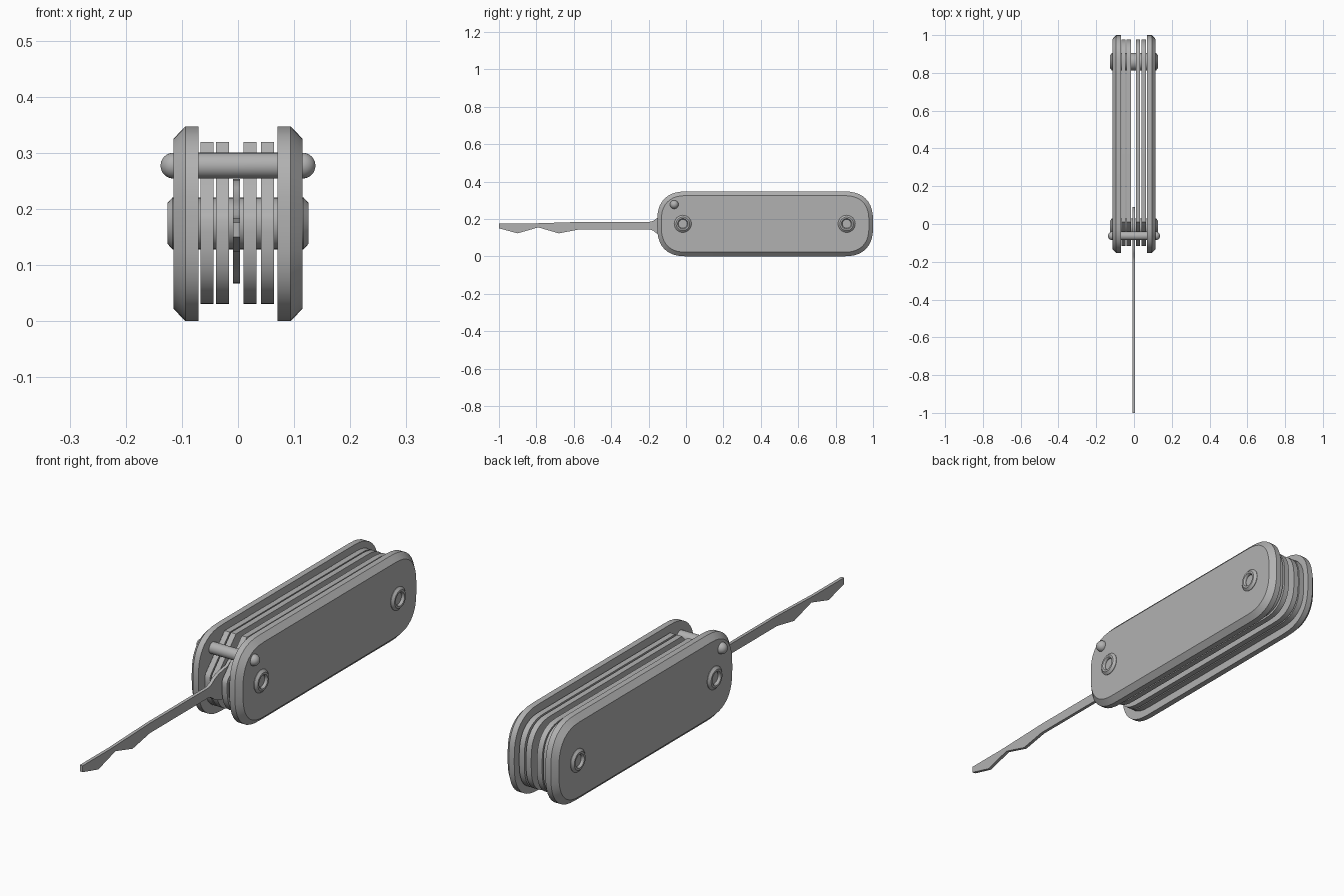
import bpy, bmesh
from math import sin, cos, pi, radians

if "Cube" in bpy.data.objects:
    bpy.data.objects.remove(bpy.data.objects["Cube"])

# Shared dark grey finish
GREY = bpy.data.materials.new("grey_metal")
GREY.diffuse_color = (0.44, 0.44, 0.44, 1)
GREY.use_nodes = True
GREY.node_tree.nodes["Principled BSDF"].inputs["Base Color"].default_value = GREY.diffuse_color


def finish(name, bm, angle=30):
    bmesh.ops.recalc_face_normals(bm, faces=bm.faces)
    me = bpy.data.meshes.new(name)
    bm.to_mesh(me)
    bm.free()
    me.materials.append(GREY)
    ob = bpy.data.objects.new(name, me)
    bpy.context.collection.objects.link(ob)
    bpy.ops.object.select_all(action='DESELECT')
    ob.select_set(True)
    bpy.context.view_layer.objects.active = ob
    bpy.ops.object.shade_smooth_by_angle(angle=radians(angle))
    return ob


def loft(name, rings):
    """Skin equal-length rings of points and cap both ends."""
    bm = bmesh.new()
    loops = [[bm.verts.new(p) for p in ring] for ring in rings]
    n = len(loops[0])
    for a, b in zip(loops, loops[1:]):
        for i in range(n):
            j = (i + 1) % n
            bm.faces.new((a[i], a[j], b[j], b[i]))
    bm.faces.new(loops[0])
    bm.faces.new(loops[-1])
    return finish(name, bm)


def corner(y, z, sy, sz, r, k, e=2.5, n=10):
    """Squarish rounded corner (superellipse quarter k) at y, z."""
    pts = []
    for i in range(n + 1):
        t = pi / 2 * (k + i / n)
        c, s = cos(t), sin(t)
        c, s = [(1 if v > 0 else -1) * (abs(v) if abs(v) > 1e-6 else 0) ** (2 / e) for v in (c, s)]
        pts.append((y + sy * r + r * c, z + sz * r + r * s))
    return pts


def rounded(y0, y1, z0, z1, r, front_top=None):
    """Rounded rectangle outline; front_top replaces that corner's points."""
    return (corner(y1, z1, -1, -1, r, 0) + (front_top or corner(y0, z1, 1, -1, r, 1))
            + corner(y0, z0, 1, 1, r, 2) + corner(y1, z0, -1, 1, r, 3))


def at_x(x, outline):
    return [(x, y, z) for y, z in outline]


def lathe_x(name, profile, y, z, n=32):
    """Revolve (x, radius) points around an axis parallel to X."""
    return loft(name, [[(x, y + r * cos(2 * pi * i / n), z + r * sin(2 * pi * i / n))
                        for i in range(n)] for x, r in profile])


# Outer handle scales with a chamfered outer edge
for side, s in (("left", -1), ("right", 1)):
    loft(side + "_handle_scale",
         [at_x(s * x, rounded(-0.154 + d, 1.0 - d, d, 0.347 - d, 0.16 - d))
          for x, d in ((0.07, 0), (0.094, 0), (0.115, 0.022))])

# Inner liner plates, cut away at the front top to clear the stop pin
liner = rounded(-0.117, 0.977, 0.03, 0.319, 0.13,
                [(0.01, 0.319), (-0.112, 0.192), (-0.117, 0.18)])
for i, (x0, x1) in enumerate(((-0.067, -0.044), (-0.039, -0.016),
                              (0.010, 0.033), (0.041, 0.064))):
    loft("liner_plate_%d" % (i + 1), [at_x(x0, liner), at_x(x1, liner)])

# Pivot axles with tapered heads and recessed sockets
half = [(0.10, 0.022), (0.121, 0.024), (0.126, 0.028), (0.126, 0.036),
        (0.117, 0.046), (0.115, 0.046)]
profile = [(-x, r) for x, r in half] + half[::-1]
for name, y in (("front_axle", -0.017), ("rear_axle", 0.859)):
    lathe_x(name, profile, y, 0.174)

# Stop pin with domed ends
R = 0.023
dome = [(0.115 + R * sin(t), R * cos(t)) for t in (pi / 2 * i / 8 * 0.98 for i in range(9))]
lathe_x("stop_pin", [(-x, r) for x, r in dome[::-1]] + dome, -0.063, 0.277, 24)

# Opened pick blade: round tang, flared neck, two-tooth tip
tang = []
for i in range(25):
    t = radians(-135 + 270 * i / 24)
    tang.append((-0.003 + 0.093 * cos(t), 0.160 + 0.093 * sin(t)))
blade = tang + [(-0.13, 0.215), (-0.157, 0.203), (-0.175, 0.190), (-0.195, 0.184),
                (-0.57, 0.184), (-0.82, 0.176), (-1.0, 0.176), (-1.0, 0.150),
                (-0.90, 0.123), (-0.79, 0.155), (-0.68, 0.123), (-0.57, 0.144),
                (-0.195, 0.144), (-0.175, 0.137), (-0.157, 0.123), (-0.13, 0.110)]
loft("pick_blade", [at_x(-0.009, blade), at_x(0.004, blade)])
